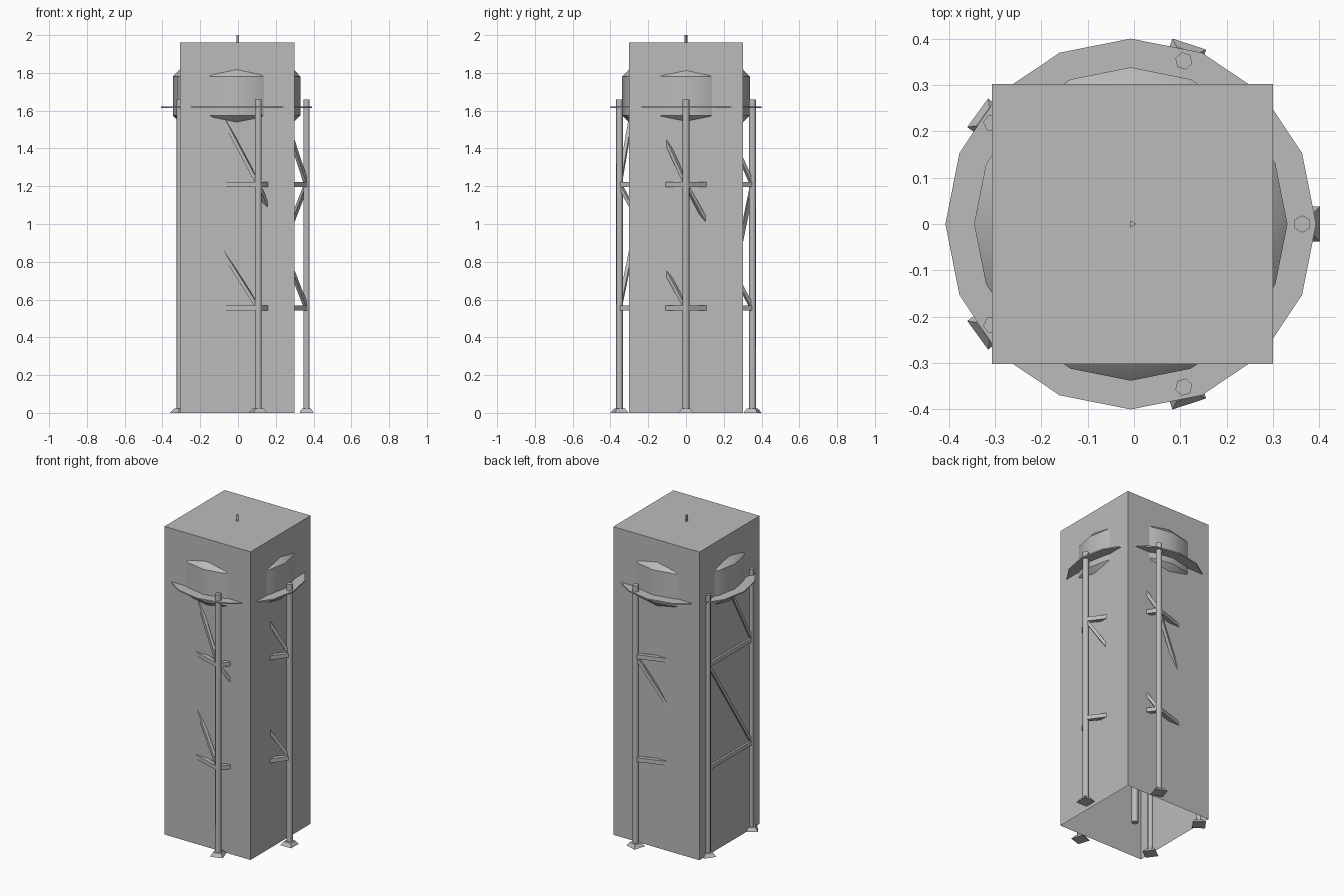
import bpy, bmesh
from math import cos, sin, pi, radians
from mathutils import Vector, Matrix

CX = -0.007          # tower axis
LEG_R = 0.37         # leg circle radius
TIERS = (0.555, 1.21)

old = bpy.data.objects.get("Cube")
if old:
    bpy.data.objects.remove(old, do_unlink=True)

grey = bpy.data.materials.new("plain_grey")
grey.use_nodes = True
grey.diffuse_color = (0.5, 0.5, 0.5, 1)
grey.node_tree.nodes["Principled BSDF"].inputs["Base Color"].default_value = (0.5, 0.5, 0.5, 1)


def finish(name, bm, smooth=None):
    bmesh.ops.recalc_face_normals(bm, faces=bm.faces)
    me = bpy.data.meshes.new(name)
    bm.to_mesh(me)
    bm.free()
    me.materials.append(grey)
    ob = bpy.data.objects.new(name, me)
    bpy.context.collection.objects.link(ob)
    if smooth:
        bpy.ops.object.select_all(action='DESELECT')
        ob.select_set(True)
        bpy.context.view_layer.objects.active = ob
        bpy.ops.object.shade_smooth_by_angle(angle=radians(smooth))
    return ob


def frustum(name, loc, z0, z1, r0, r1, sides, turn=0, smooth=None):
    bm = bmesh.new()
    mat = Matrix.Translation((loc[0], loc[1], (z0 + z1) / 2)) @ Matrix.Rotation(turn, 4, 'Z')
    bmesh.ops.create_cone(bm, cap_ends=True, segments=sides, radius1=r0, radius2=r1,
                          depth=z1 - z0, matrix=mat)
    return finish(name, bm, smooth)


def beam(name, a, b, size):
    # square bar from a to b, kept level across its width
    d = (b - a).normalized()
    side = d.cross(Vector((0, 0, 1))).normalized()
    rot = Matrix((side, d, side.cross(d))).transposed().to_4x4()
    bm = bmesh.new()
    bmesh.ops.create_cube(bm, size=1, matrix=Matrix.Translation((a + b) / 2) @ rot
                          @ Matrix.Diagonal((size, (b - a).length, size, 1)))
    return finish(name, bm)


def lathe(name, profile, sides, closed=False, smooth=None):
    bm = bmesh.new()
    verts = [bm.verts.new((r, 0, z)) for r, z in profile]
    edges = [bm.edges.new(p) for p in zip(verts, verts[1:])]
    if closed:
        edges.append(bm.edges.new((verts[-1], verts[0])))
    bmesh.ops.spin(bm, geom=verts + edges, cent=(0, 0, 0), axis=(0, 0, 1),
                   angle=2 * pi, steps=sides)
    bmesh.ops.remove_doubles(bm, verts=bm.verts, dist=0.0005)
    bmesh.ops.translate(bm, verts=bm.verts, vec=(CX, 0, 0))
    return finish(name, bm, smooth)


# Tall square shell, open underneath
bm = bmesh.new()
bmesh.ops.create_cube(bm, size=1, matrix=Matrix.Translation((-0.003, 0, 0.98))
                      @ Matrix.Diagonal((0.606, 0.605, 1.96, 1)))
bm.faces.ensure_lookup_table()
floor = [f for f in bm.faces if f.calc_center_median().z < 0.1]
bmesh.ops.delete(bm, geom=floor, context='FACES_ONLY')
finish("outer_shell", bm)

# Tank, walkway, central pipe and roof spike
lathe("water_tank", [(0, 1.42), (0.2, 1.46), (0.3, 1.537), (0.338, 1.575), (0.338, 1.78),
                     (0.3, 1.82), (0.2, 1.88), (0, 1.93)], 16, smooth=30)
lathe("walkway", [(0.33, 1.613), (0.4, 1.613), (0.4, 1.621), (0.33, 1.621)], 16, closed=True)
frustum("central_pipe", (CX, 0), 0, 1.44, 0.02, 0.02, 8, smooth=50)
frustum("roof_spike", (CX + 0.003, 0), 1.9, 2.0, 0.009, 0.009, 3, -pi / 2)


# Five legs with feet, level struts and diagonal braces
def leg_point(i, z):
    a = radians(72 * i)
    return Vector((CX + LEG_R * cos(a), LEG_R * sin(a), z))


low, high = TIERS
for i in range(5):
    turn = radians(72 * i)
    p = leg_point(i, 0)
    frustum(f"leg_{i + 1}", p, 0.01, 1.66, 0.019, 0.019, 6, turn, smooth=70)
    frustum(f"foot_{i + 1}", p, 0, 0.022, 0.054, 0.034, 4, turn + pi / 4)
    for n, z in enumerate(TIERS):
        beam(f"strut_{i + 1}_{n + 1}", leg_point(i, z), leg_point(i - 1, z), 0.026)
    beam(f"lower_brace_{i + 1}", leg_point(i, low), leg_point(i - 1, high), 0.019)
    # upper brace runs up into the tank
    tip = leg_point(i, high).lerp(leg_point(i - 1, high + 0.78), 0.58)
    beam(f"upper_brace_{i + 1}", leg_point(i, high), tip, 0.019)
